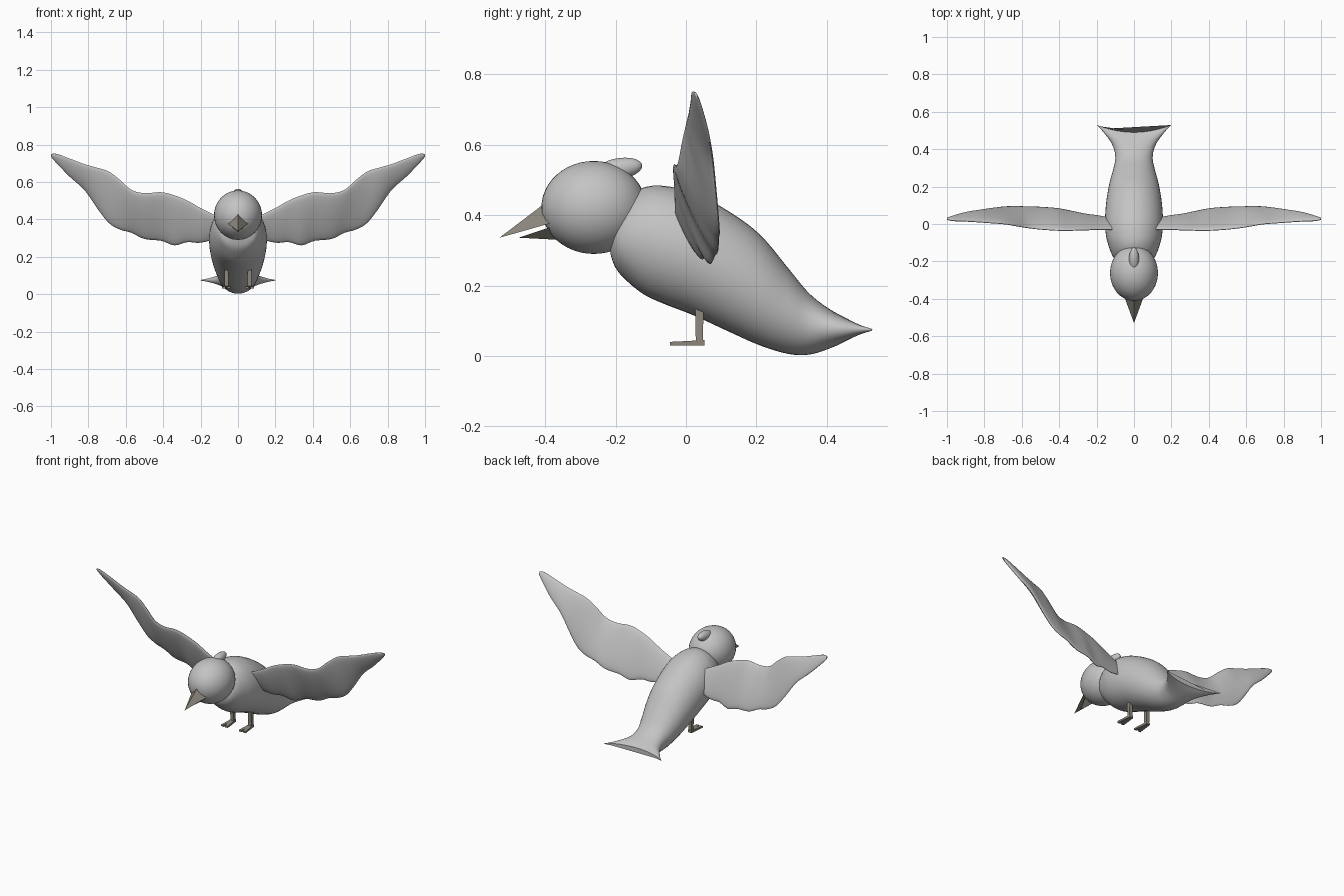
import bpy, bmesh, math
from mathutils import Vector

if "Cube" in bpy.data.objects:
    bpy.data.objects.remove(bpy.data.objects["Cube"], do_unlink=True)


def make_material(name, color):
    mat = bpy.data.materials.new(name)
    mat.use_nodes = True
    mat.diffuse_color = color
    bsdf = next(n for n in mat.node_tree.nodes if n.type == 'BSDF_PRINCIPLED')
    bsdf.inputs["Base Color"].default_value = color
    return mat


PLUMAGE = make_material("grey plumage", (0.55, 0.55, 0.55, 1))
HORN = make_material("dull brown horn", (0.27, 0.25, 0.21, 1))


def finish(name, bm, mat, smooth=True):
    bmesh.ops.recalc_face_normals(bm, faces=bm.faces)
    mesh = bpy.data.meshes.new(name)
    bm.to_mesh(mesh)
    bm.free()
    mesh.materials.append(mat)
    obj = bpy.data.objects.new(name, mesh)
    bpy.context.collection.objects.link(obj)
    if smooth:
        bpy.ops.object.select_all(action='DESELECT')
        obj.select_set(True)
        bpy.context.view_layer.objects.active = obj
        bpy.ops.object.shade_smooth_by_angle(angle=math.radians(50))
    return obj


def resample(rows, steps):
    """Catmull-Rom interpolation through the rows."""
    rows = [Vector(r) for r in rows]
    out = []
    for i in range(len(rows) - 1):
        a, b, c, d = (rows[max(0, min(len(rows) - 1, i + k))] for k in (-1, 0, 1, 2))
        for s in range(steps):
            t = s / steps
            out.append(b + (c - a) * (t / 2) + (a * 2 - b * 5 + c * 4 - d) * (t * t / 2)
                       + (b * 3 - a - c * 3 + d) * (t ** 3 / 2))
    return out + [rows[-1]]


def loft(name, rows, section, mat, sides=32, steps=5):
    bm = bmesh.new()
    rings = [[bm.verts.new(section(r, math.tau * k / sides)) for k in range(sides)]
             for r in resample(rows, steps)]
    for lo, hi in zip(rings, rings[1:]):
        for k in range(sides):
            n = (k + 1) % sides
            bm.faces.new((lo[k], lo[n], hi[n], hi[k]))
    bm.faces.new(rings[0])
    bm.faces.new(rings[-1])
    return finish(name, bm, mat)


def solid(name, points, mat):
    """Flat-faced convex part from its corner points."""
    bm = bmesh.new()
    bmesh.ops.convex_hull(bm, input=[bm.verts.new(p) for p in points])
    return finish(name, bm, mat, smooth=False)


def ellipsoid(name, centre, radii, pitch=0):
    bpy.ops.mesh.primitive_uv_sphere_add(segments=40, ring_count=24, location=centre,
                                         rotation=(math.radians(pitch), 0, 0))
    obj = bpy.context.object
    obj.name = name
    obj.scale = radii
    obj.data.materials.append(PLUMAGE)
    bpy.ops.object.shade_smooth_by_angle(angle=math.radians(50))


# Body and forked tail: y, half width, bottom, top
BODY = [(-.215, .04, .29, .34), (-.20, .09, .25, .40), (-.17, .115, .215, .45),
        (-.12, .135, .175, .479), (-.06, .15, .147, .483), (.02, .155, .116, .464),
        (.12, .148, .07, .412), (.21, .133, .03, .345), (.29, .112, .006, .25),
        (.35, .10, .004, .178), (.41, .112, .022, .132), (.46, .16, .045, .105),
        (.49, .20, .064, .085)]


def body_section(row, a):
    y, w, lo, hi = row
    fork = .04 * max(0, (y - .40) / .09) * math.cos(a) ** 2
    return (w * math.cos(a), y + fork, (lo + hi) / 2 + (hi - lo) / 2 * math.sin(a))


loft("body_and_tail", BODY, body_section, PLUMAGE, sides=40)

# Head and swept-back crest
ellipsoid("head", (0, -.262, .422), (.128, .149, .132))
ellipsoid("crest", (0, -.19, .532), (.027, .066, .03), 9)

# Wings: x, leading y, leading z, trailing y, trailing z, half thickness
WING = [(.10, -.03, .41, .03, .30, .012), (.20, -.03, .46, .045, .275, .015),
        (.27, -.032, .50, .055, .278, .016), (.34, -.034, .528, .07, .261, .017),
        (.41, -.034, .545, .083, .285, .017), (.50, -.028, .54, .09, .295, .017),
        (.57, -.02, .558, .092, .328, .016), (.63, -.01, .61, .094, .345, .016),
        (.69, .0, .655, .092, .38, .015), (.75, .005, .675, .085, .455, .015),
        (.82, .01, .695, .075, .555, .014), (.90, .015, .725, .062, .628, .012),
        (.97, .018, .75, .042, .70, .009), (1.0, .024, .749, .032, .735, .004)]


for side, label in ((1, "left"), (-1, "right")):
    def wing_section(row, a):
        x, y0, z0, y1, z1, thick = row
        lead, trail = Vector((side * x, y0, z0)), Vector((side * x, y1, z1))
        chord = (trail - lead).normalized()
        normal = Vector((0, -chord.z, chord.y))
        return ((lead + trail) / 2 + (trail - lead) / 2 * math.cos(a)
                + normal * thick * math.sin(a))

    loft(label + "_wing", WING, wing_section, PLUMAGE, sides=24)

    # Leg, and a foot with two toes and a heel
    cx = side * .062
    solid(label + "_leg", [(cx + dx, y, z) for dx in (-.011, .011)
                           for y, z in ((.026, .14), (.05, .14), (.028, .04), (.048, .04))], HORN)
    for toe, word in ((-1, "inner"), (1, "outer")):
        tx = cx + side * toe * .014
        solid(f"{label}_{word}_toe",
              [(tx + dx, -.046, z) for dx in (-.009, .009) for z in (.03, .04)]
              + [(cx + dx, .052, z) for dx in (-.012, .012) for z in (.03, .045)], HORN)

# Open beak, two faceted halves
solid("upper_beak", [(0, -.38, .45), (-.057, -.375, .38), (.057, -.375, .38),
                     (0, -.53, .336)], HORN)
solid("lower_beak", [(0, -.36, .33), (-.05, -.36, .375), (.05, -.36, .375),
                     (0, -.475, .336)], HORN)
